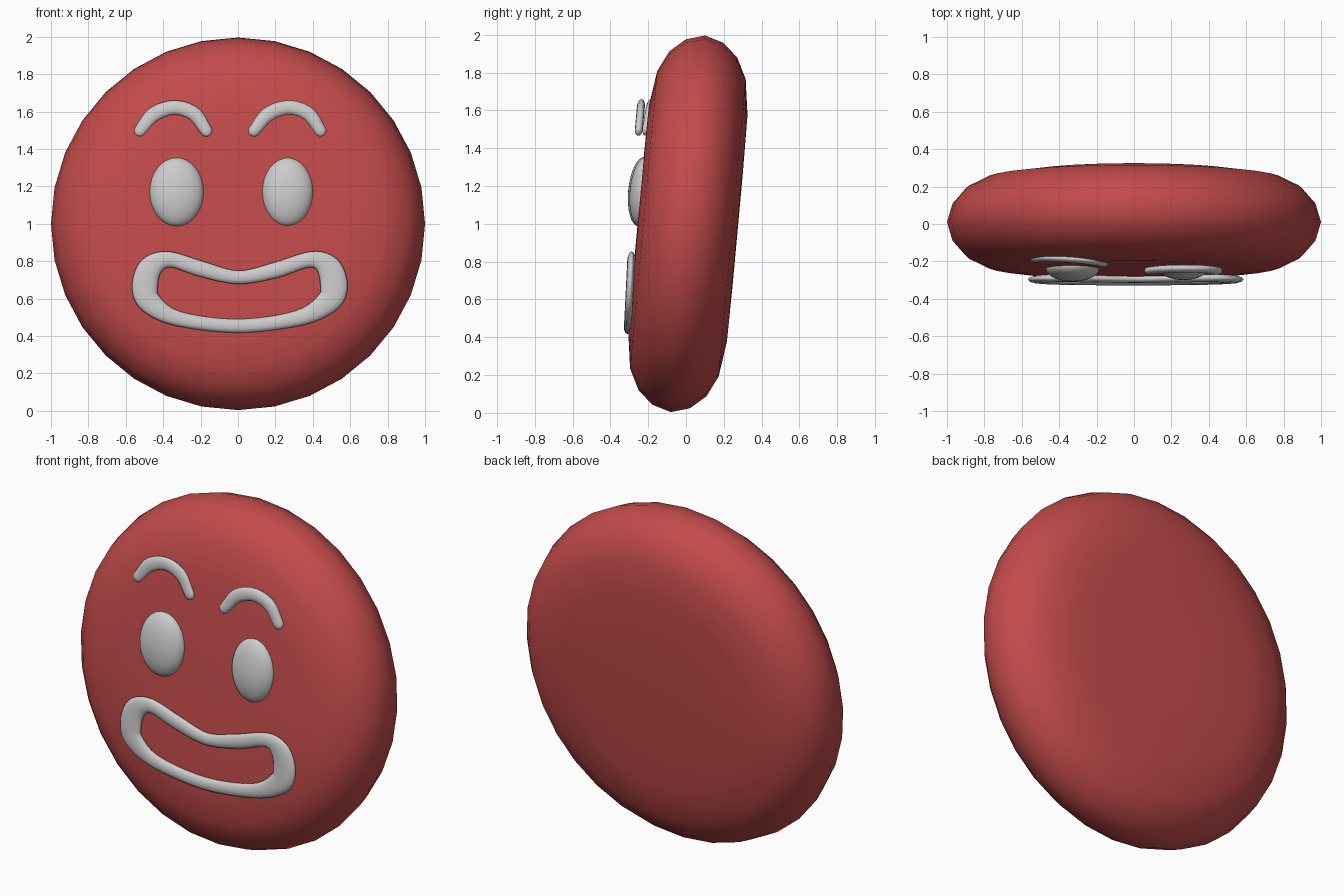
import bpy, bmesh, math
from mathutils import Vector

if "Cube" in bpy.data.objects:
    bpy.data.objects.remove(bpy.data.objects["Cube"])

TILT = math.radians(-5.2)


def finish(name, bm):
    bmesh.ops.recalc_face_normals(bm, faces=bm.faces)
    for f in bm.faces:
        f.smooth = True
    me = bpy.data.meshes.new(name)
    bm.to_mesh(me)
    bm.free()
    ob = bpy.data.objects.new(name, me)
    bpy.context.collection.objects.link(ob)
    return ob


def bridge(bm, a, b):
    n = len(a)
    for i in range(n):
        bm.faces.new((a[i], a[(i + 1) % n], b[(i + 1) % n], b[i]))


def spline(pts, closed, steps=6):
    """Catmull-Rom through (x, z, half width) points."""
    p = [Vector(q) for q in pts]
    n = len(p)
    out = []
    for i in range(n if closed else n - 1):
        if closed:
            a, b, c, d = (p[(i + k) % n] for k in (-1, 0, 1, 2))
        else:
            b, c = p[i], p[i + 1]
            a = p[i - 1] if i else 2 * b - c
            d = p[i + 2] if i + 2 < n else 2 * c - b
        for s in range(steps):
            t = s / steps
            out.append(0.5 * (2 * b + (c - a) * t + (2 * a - 5 * b + 4 * c - d) * t * t
                              + (3 * b - a - 3 * c + d) * t ** 3))
    if not closed:
        out.append(p[-1])
    return out


def strip(name, pts, depth, y_at, closed=False, sides=12):
    """Flattened tube swept along a path on the face, with round ends if open."""
    path = spline(pts, closed)
    n = len(path)
    stations = []
    for i, q in enumerate(path):
        a = path[(i - 1) % n] if closed else path[max(i - 1, 0)]
        b = path[(i + 1) % n] if closed else path[min(i + 1, n - 1)]
        t = Vector((b.x - a.x, b.y - a.y)).normalized()
        stations.append((Vector((q.x, q.y)), t, q.z, 1.0))
    if not closed:
        def cap(st, sign):
            c, t, w, _ = st
            return [(c + t * sign * w * math.sin(u), t, w * math.cos(u), math.cos(u))
                    for u in (0.4, 0.8, 1.15, 1.45)]
        stations = cap(stations[0], -1)[::-1] + stations + cap(stations[-1], 1)
    bm = bmesh.new()
    rings = []
    for c, t, w, k in stations:
        ring = []
        for j in range(sides):
            u = math.tau * j / sides
            x = c.x - t.y * w * math.cos(u)
            z = c.y + t.x * w * math.cos(u)
            ring.append(bm.verts.new((x, y_at(x, z) + depth * k * math.sin(u), z)))
        rings.append(ring)
    for a, b in zip(rings, rings[1:]):
        bridge(bm, a, b)
    if closed:
        bridge(bm, rings[-1], rings[0])
    else:
        bm.faces.new(rings[0])
        bm.faces.new(rings[-1])
    return finish(name, bm)


# Head: rounded disc, lathed around the front-back axis
half = [(0.30, 0.265), (0.60, 0.262), (0.79, 0.235), (0.90, 0.18), (0.97, 0.10)]
profile = [(r, -y) for r, y in half] + [(1.0, 0.0)] + half[::-1]
SEG = 32
bm = bmesh.new()
rings = [[bm.verts.new((r * math.cos(math.tau * i / SEG), y, r * math.sin(math.tau * i / SEG)))
          for i in range(SEG)] for r, y in profile]
for a, b in zip(rings, rings[1:]):
    bridge(bm, a, b)
for ring, y in ((rings[0], -0.265), (rings[-1], 0.265)):
    pole = bm.verts.new((0, y, 0))
    for i in range(SEG):
        bm.faces.new((ring[i], ring[(i + 1) % SEG], pole))
head = finish("head", bm)
head.location = (0, 0.01, 1.0)
head.rotation_euler.x = TILT
red = bpy.data.materials.new("red")
red.diffuse_color = (0.55, 0.07, 0.07, 1)
red.use_nodes = True
red.node_tree.nodes["Principled BSDF"].inputs["Base Color"].default_value = red.diffuse_color
head.data.materials.append(red)

# Eyes: flattened ellipsoids half sunk into the face
for name, x, rx, y in (("left_eye", -0.328, 0.145, -0.236), ("right_eye", 0.265, 0.137, -0.228)):
    bm = bmesh.new()
    bmesh.ops.create_uvsphere(bm, u_segments=32, v_segments=16, radius=1)
    eye = finish(name, bm)
    eye.scale = (rx, 0.07, 0.184)
    eye.location = (x, y, 1.17)
    eye.rotation_euler.x = TILT

# Eyebrows: thin arches
brow = [(-0.524, 1.498, 0.032), (-0.45, 1.585, 0.039), (-0.34, 1.622, 0.038),
        (-0.235, 1.588, 0.038), (-0.17, 1.498, 0.032)]
strip("left_eyebrow", brow, 0.018,
      lambda x, z: -0.193 - 0.07 * (x + 0.35) + 0.09 * (z - 1.57))
strip("right_eyebrow", [(x + 0.611, z, w) for x, z, w in brow], 0.021,
      lambda x, z: -0.243 + 0.09 * (z - 1.57))

# Mouth: closed lip loop, wider at the corners
mouth = [(0.0, 0.714, 0.036), (0.20, 0.752, 0.042), (0.39, 0.81, 0.042), (0.485, 0.765, 0.066),
         (0.513, 0.66, 0.073), (0.475, 0.578, 0.062), (0.32, 0.495, 0.042), (0.0, 0.454, 0.037),
         (-0.32, 0.493, 0.040), (-0.465, 0.575, 0.060), (-0.498, 0.66, 0.069),
         (-0.468, 0.765, 0.063), (-0.37, 0.81, 0.042), (-0.20, 0.76, 0.042)]
strip("mouth", mouth, 0.021, lambda x, z: -0.29 + 0.05 * (z - 0.8), closed=True)
